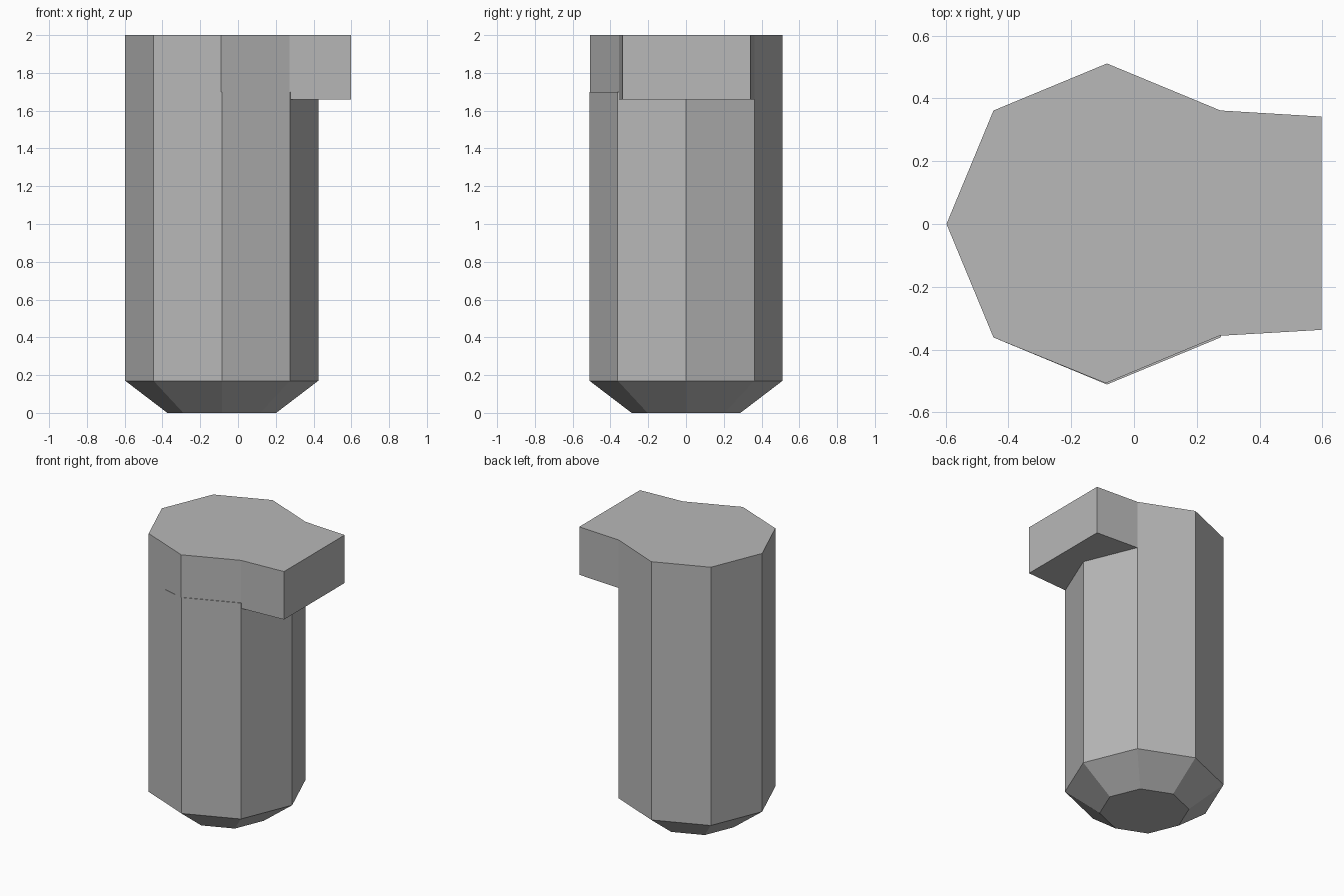
import bpy, bmesh
from math import cos, sin, radians

cube = bpy.data.objects.get("Cube")
if cube:
    bpy.data.objects.remove(cube)

grey = bpy.data.materials.new("plain grey")
grey.use_nodes = True
colour = (0.48, 0.48, 0.48, 1)
grey.diffuse_color = colour
grey.node_tree.nodes["Principled BSDF"].inputs["Base Color"].default_value = colour

CENTRE_X = -0.086
RADIUS = 0.511


def octagon(radius, z):
    return [(CENTRE_X + radius * cos(radians(a)), radius * sin(radians(a)), z)
            for a in range(0, 360, 45)]


def loft(name, rings):
    """Join matching rings with quads and cap both ends."""
    bm = bmesh.new()
    loops = [[bm.verts.new(p) for p in ring] for ring in rings]
    for low, high in zip(loops, loops[1:]):
        for i in range(len(low)):
            j = (i + 1) % len(low)
            bm.faces.new((low[i], low[j], high[j], high[i]))
    bm.faces.new(loops[0][::-1])
    bm.faces.new(loops[-1])
    bmesh.ops.recalc_face_normals(bm, faces=bm.faces)
    mesh = bpy.data.meshes.new(name)
    bm.to_mesh(mesh)
    bm.free()
    mesh.materials.append(grey)
    obj = bpy.data.objects.new(name, mesh)
    bpy.context.collection.objects.link(obj)
    return obj


# Shaft with a tapered tip; its front right side rises a little beside the head
shaft_top = octagon(RADIUS, 1.66)
for i in (6, 7):
    x, y, z = shaft_top[i]
    shaft_top[i] = (x, y, 1.70)
loft("shaft", [octagon(0.288, 0), octagon(RADIUS, 0.17), shaft_top])

# Head follows the octagon and reaches out to the left as a square lug
outline = [(x, y) for x, y, z in octagon(RADIUS, 0)[1:]]
outline[5] = (-0.09, -0.507)
outline[6] = (0.272, -0.356)
outline += [(0.597, -0.337), (0.597, 0.342)]
loft("head", [[(x, y, z) for x, y in outline] for z in (1.66, 2.0)])
